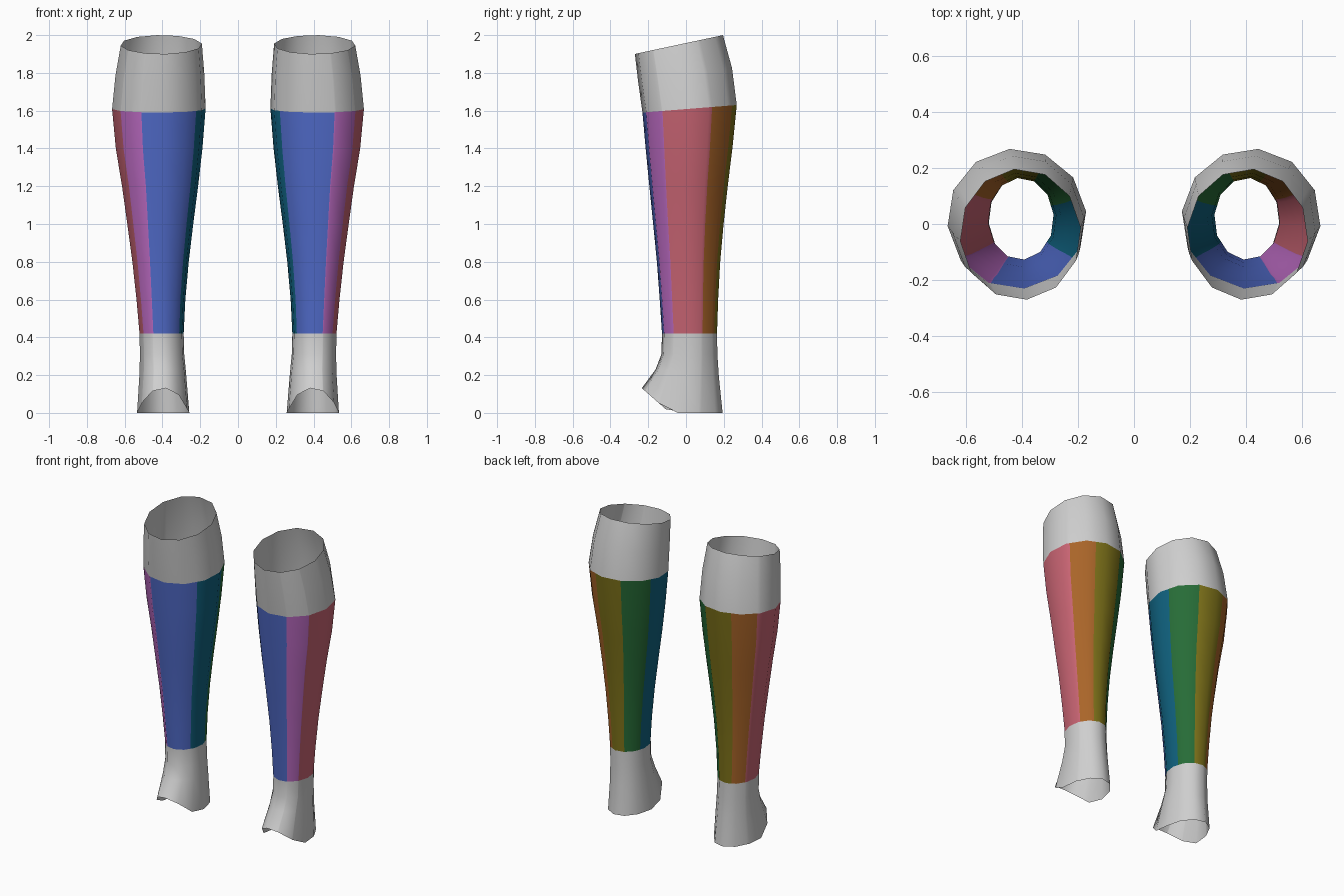
import bpy
import bmesh
from math import sin, cos, radians

cube = bpy.data.objects.get("Cube")
if cube:
    bpy.data.objects.remove(cube)


def material(name, r, g, b):
    m = bpy.data.materials.new(name)
    m.use_nodes = True
    m.diffuse_color = (r, g, b, 1)
    m.node_tree.nodes["Principled BSDF"].inputs["Base Color"].default_value = (r, g, b, 1)
    return m


grey = material("light_grey", 0.62, 0.62, 0.62)

# Calf stripes: start angle (0 = outward, 90 = back) and colour, going round
STRIPES = [
    (29, material("orange", 0.40, 0.13, 0.022)),
    (68, material("olive", 0.21, 0.17, 0.01)),
    (114, material("green", 0.02, 0.15, 0.038)),
    (160, material("teal", 0.005, 0.12, 0.21)),
    (215, material("blue", 0.08, 0.145, 0.58)),
    (292, material("purple", 0.48, 0.14, 0.52)),
    (325, material("rose", 0.575, 0.127, 0.17)),
]
STARTS = [a for a, _ in STRIPES]

# Twelve-sided section, with extra points where a stripe edge crosses a side
ANGLES = sorted(set(range(24, 384, 30)) | {a if a >= 24 else a + 360 for a in STARTS})

# Rings: height, front-to-back tilt, inner x, outer x, front y, back y
TOP = [
    (1.95, 0.05, 0.19, 0.622, -0.272, 0.197),
    (1.79, 0.035, 0.177, 0.65, -0.255, 0.245),
    (1.61, 0.02, 0.17, 0.668, -0.232, 0.27),
]
CALF = [
    TOP[-1],
    (1.4, 0.01, 0.187, 0.648, -0.214, 0.248),
    (1.2, 0, 0.21, 0.615, -0.195, 0.222),
    (1.0, 0, 0.236, 0.587, -0.175, 0.2),
    (0.8, 0, 0.26, 0.56, -0.155, 0.182),
    (0.6, 0, 0.278, 0.538, -0.14, 0.171),
    (0.42, 0, 0.287, 0.522, -0.128, 0.165),
]
ANKLE = [
    CALF[-1],
    (0.31, 0, 0.284, 0.52, -0.131, 0.167),
    (0.21, -0.02, 0.274, 0.522, -0.162, 0.175),
    (0.0, 0, 0.257, 0.535, -0.235, 0.195),
]


def ring_points(ring, side, arched):
    z, tilt, x0, x1, y0, y1 = ring
    points = []
    for a in ANGLES:
        # keep stripe points on the straight sides of the polygon
        r = cos(radians(15)) / cos(radians((a - 24) % 30 - 15))
        c, s = r * cos(radians(a)), r * sin(radians(a))
        y = (y0 + y1) / 2 + s * (y1 - y0) / 2
        lift = max(0, -y - 0.085) * 0.88 if arched else 0
        x = (x0 + x1) / 2 + c * (x1 - x0) / 2
        points.append((side * x, y, z + tilt * s + lift))
    return points


def stripe_index(angle):
    passed = [i for i, a in enumerate(STARTS) if a <= angle % 360]
    return passed[-1] if passed else len(STARTS) - 1


def sleeve(name, rings, side, mats, arched_hem=False):
    """Open tube lofted through the rings."""
    bm = bmesh.new()
    loops = []
    for i, ring in enumerate(rings):
        arched = arched_hem and i == len(rings) - 1
        loops.append([bm.verts.new(p) for p in ring_points(ring, side, arched)])
    n = len(ANGLES)
    for upper, lower in zip(loops, loops[1:]):
        for k in range(n):
            j = (k + 1) % n
            quad = [upper[k], lower[k], lower[j], upper[j]]
            face = bm.faces.new(quad if side > 0 else quad[::-1])
            face.smooth = True
            if len(mats) > 1:
                face.material_index = stripe_index(ANGLES[k])
    mesh = bpy.data.meshes.new(name)
    bm.to_mesh(mesh)
    bm.free()
    for m in mats:
        mesh.materials.append(m)
    bpy.context.collection.objects.link(bpy.data.objects.new(name, mesh))


for label, side in (("left", 1), ("right", -1)):
    sleeve(label + "_knee_cuff", TOP, side, [grey])
    sleeve(label + "_calf_stripes", CALF, side, [m for _, m in STRIPES])
    sleeve(label + "_ankle", ANKLE, side, [grey], arched_hem=True)
